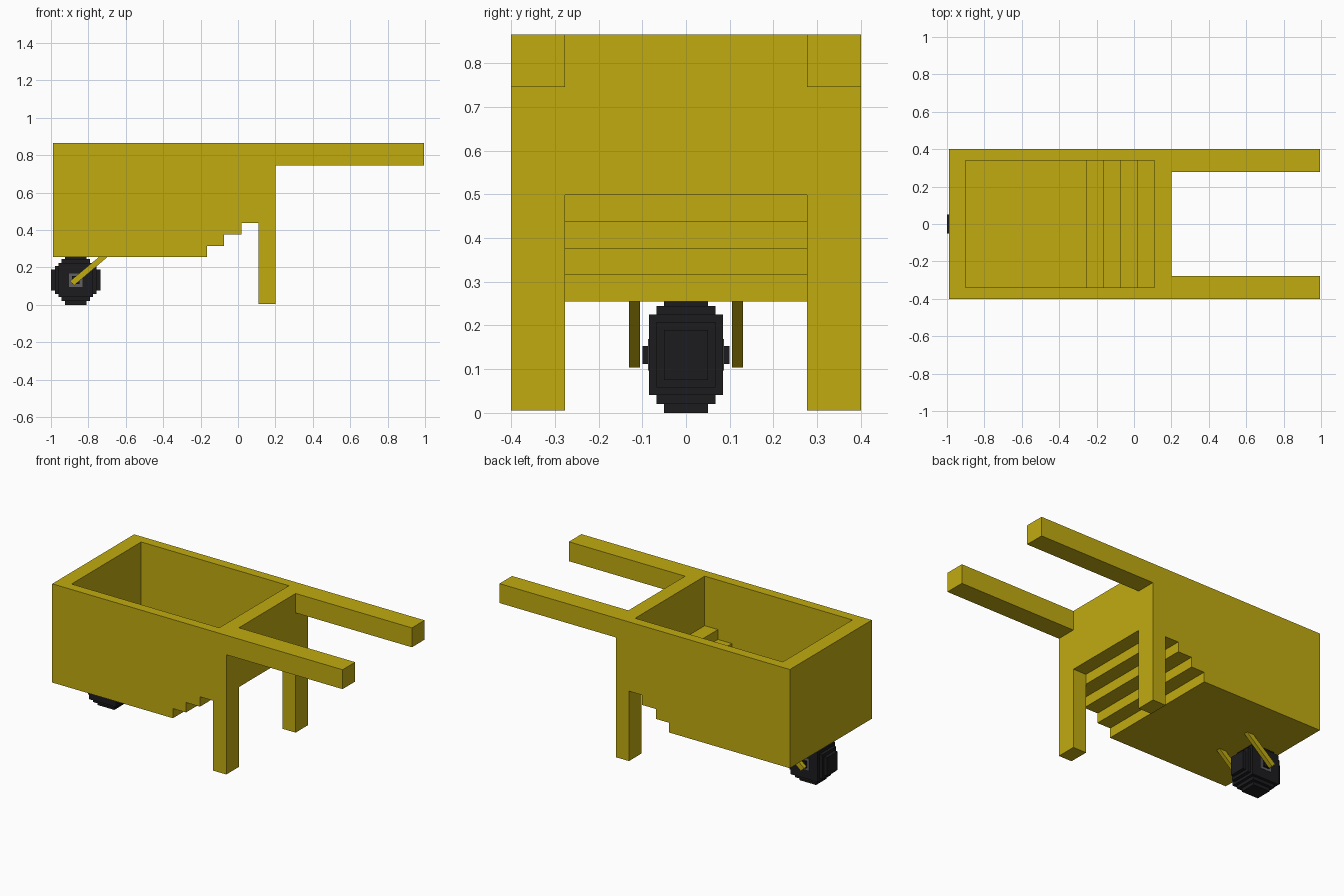
import bpy, bmesh

if "Cube" in bpy.data.objects:
    bpy.data.objects.remove(bpy.data.objects["Cube"])


def material(name, rgb):
    m = bpy.data.materials.new(name)
    m.diffuse_color = (*rgb, 1)
    m.use_nodes = True
    m.node_tree.nodes["Principled BSDF"].inputs["Base Color"].default_value = m.diffuse_color
    return m


yellow = material("yellow paint", (0.53, 0.41, 0.005))
black = material("black rubber", (0.012, 0.012, 0.014))
grey = material("grey metal", (0.12, 0.12, 0.13))


def add_prism(bm, profile, y0, y1):
    """Extrude an (x, z) profile along y."""
    face = bm.faces.new([bm.verts.new((x, y0, z)) for x, z in profile])
    ext = bmesh.ops.extrude_face_region(bm, geom=[face])
    verts = [g for g in ext["geom"] if isinstance(g, bmesh.types.BMVert)]
    bmesh.ops.translate(bm, verts=verts, vec=(0, y1 - y0, 0))


def prism(name, profile, spans, mat=None):
    bm = bmesh.new()
    for y0, y1 in spans:
        add_prism(bm, profile, y0, y1)
    bmesh.ops.recalc_face_normals(bm, faces=bm.faces[:])
    me = bpy.data.meshes.new(name)
    bm.to_mesh(me)
    bm.free()
    ob = bpy.data.objects.new(name, me)
    bpy.context.collection.objects.link(ob)
    if mat:
        me.materials.append(mat)
    return ob


def rect(x0, x1, z0, z1):
    return [(x0, z0), (x1, z0), (x1, z1), (x0, z1)]


def modify(ob, kind, **settings):
    mod = ob.modifiers.new(kind.lower(), kind)
    for key, value in settings.items():
        setattr(mod, key, value)
    bpy.context.view_layer.objects.active = ob
    bpy.ops.object.modifier_apply(modifier=mod.name)


def cut(ob, profile, half):
    cutter = prism("cutter", profile, [(-half, half)])
    cutter.hide_render = True
    modify(ob, 'BOOLEAN', operation='DIFFERENCE', solver='EXACT', object=cutter)
    bpy.data.objects.remove(cutter)


# Barrow: side outline with stepped underside, legs and handles
step_x = [-0.255, -0.165, -0.075, 0.02, 0.11]
step_z = [0.255, 0.315, 0.376, 0.437, 0.498, 0.559]


def stairs(xs, zs):
    pts = []
    for x, lo, hi in zip(xs, zs, zs[1:]):
        pts += [(x, lo), (x, hi)]
    return pts


under = [(-0.99, 0.255)] + stairs(step_x[1:4], step_z[:4])
barrow = prism("barrow_body",
               under + [(0.11, 0.437), (0.11, 0.005), (0.2, 0.005),
                        (0.2, 0.745), (0.995, 0.745), (0.995, 0.865), (-0.99, 0.865)],
               [(-0.4, 0.4)], yellow)

# Hollow tray with stepped floor
cut(barrow, [(-0.9, 0.315)] + stairs(step_x[:4], step_z[1:])
    + [(0.11, 0.559), (0.11, 1.0), (-0.9, 1.0)], 0.34)
# Gap between the handles, gap between the legs
cut(barrow, rect(0.2, 1.2, 0.6, 1.0), 0.277)
cut(barrow, rect(0.11, 0.3, -0.1, 0.498), 0.277)

# Blocky wheel: stepped disc, narrower towards the tread
CX, CZ = -0.8675, 0.1325
radii = [(0.1325, 0.057), (0.112, 0.075), (0.092, 0.092), (0.075, 0.112), (0.057, 0.1325)]


def blocky_disc(limit):
    pairs = [p for p in radii if max(p) <= limit + 1e-4]
    quarter = []
    for i, (a, b) in enumerate(pairs):
        quarter.append((a, b))
        if i + 1 < len(pairs):
            quarter.append((pairs[i + 1][0], b))
    pts = []
    for sx, sz, order in ((1, 1, 1), (-1, 1, -1), (-1, -1, 1), (1, -1, -1)):
        pts += [(CX + sx * a, CZ + sz * b) for a, b in quarter[::order]]
    return pts


for name, limit, half in (("wheel_tread", 0.1325, 0.05),
                          ("wheel_shoulder", 0.112, 0.068),
                          ("wheel_side", 0.092, 0.085)):
    prism(name, blocky_disc(limit), [(-half, half)], black)


# Hub and axle
def block(name, r, half, mat):
    prism(name, rect(CX - r, CX + r, CZ - r, CZ + r), [(-half, half)], mat)


block("wheel_hub", 0.036, 0.087, grey)
block("axle", 0.021, 0.1, black)

# Slanted fork arms holding the wheel
prism("fork_arms", [(-0.898, 0.127), (-0.876, 0.104), (-0.675, 0.275), (-0.72, 0.275)],
      [(0.105, 0.13), (-0.13, -0.105)], yellow)
